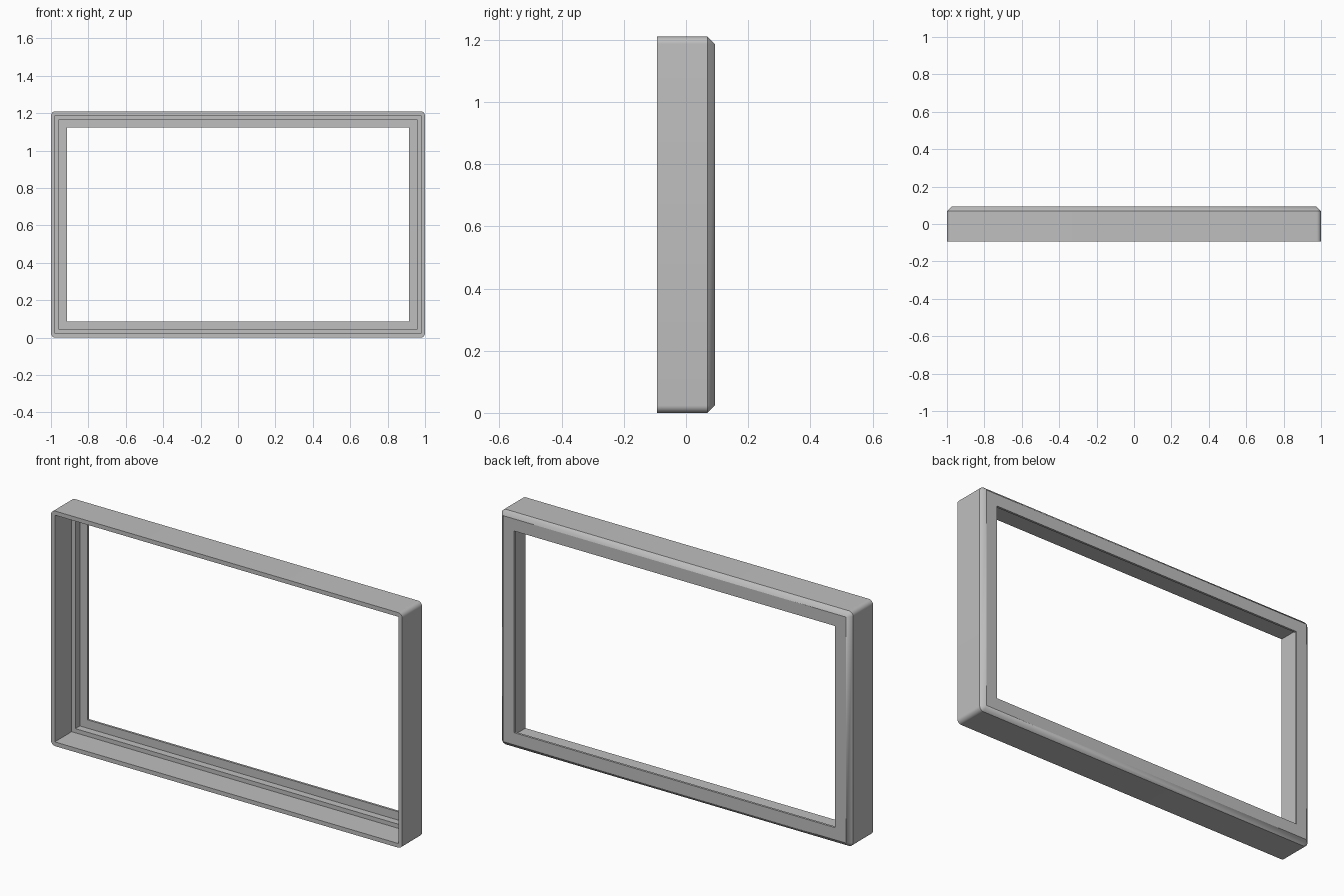
import bpy, bmesh, math

cube = bpy.data.objects.get("Cube")
if cube:
    bpy.data.objects.remove(cube, do_unlink=True)

WIDTH, HEIGHT, DEPTH = 2.0, 1.21, 0.185
FRONT, BACK = -DEPTH / 2, DEPTH / 2
RADIUS, CHAMFER, STEP = 0.024, 0.0235, 0.0215
SEGMENTS = 8

grey = bpy.data.materials.new("light grey")
grey.use_nodes = True
colour = (0.52, 0.52, 0.52, 1)
grey.diffuse_color = colour
grey.node_tree.nodes["Principled BSDF"].inputs["Base Color"].default_value = colour


def ring(bm, inset, y, radius):
    """Rectangular loop with the same number of points at every corner."""
    hx, hz = WIDTH / 2 - inset, HEIGHT / 2 - inset
    points = []
    for corner, (sx, sz) in enumerate([(1, 1), (-1, 1), (-1, -1), (1, -1)]):
        for i in range(SEGMENTS + 1):
            a = math.pi / 2 * (corner + i / SEGMENTS)
            x = sx * (hx - radius) + radius * math.cos(a)
            z = sz * (hz - radius) + radius * math.sin(a)
            points.append(bm.verts.new((x, y, z + HEIGHT / 2)))
    return points


# Section of the frame: (inset from the outside, y, corner radius)
section = [
    (0, FRONT, RADIUS),               # outer front edge
    (0, BACK - CHAMFER, RADIUS),      # outer wall
    (CHAMFER, BACK, 0),               # back bevel
    (4 * STEP, BACK, 0),              # back face
    (4 * STEP, BACK - 0.0115, 0),     # opening edge
    (2 * STEP, BACK - 0.0115, 0),     # inner ledge
    (2 * STEP, BACK - 0.048, 0),      # inner step wall
    (STEP, BACK - 0.048, 0),          # outer ledge
    (STEP, FRONT, 0),                 # inner wall, then front lip
]

bm = bmesh.new()
rings = [ring(bm, *s) for s in section]
for a, b in zip(rings, rings[1:] + rings[:1]):
    for i in range(len(a)):
        j = (i + 1) % len(a)
        bm.faces.new((a[i], a[j], b[j], b[i]))

# Collapse the sharp corners to single points
bmesh.ops.remove_doubles(bm, verts=bm.verts[:], dist=0.0001)
bmesh.ops.recalc_face_normals(bm, faces=bm.faces[:])
mesh = bpy.data.meshes.new("window_frame")
bm.to_mesh(mesh)
bm.free()
mesh.materials.append(grey)

frame = bpy.data.objects.new("window_frame", mesh)
bpy.context.collection.objects.link(frame)
bpy.ops.object.select_all(action="DESELECT")
frame.select_set(True)
bpy.context.view_layer.objects.active = frame
bpy.ops.object.shade_smooth_by_angle(angle=math.radians(30))
